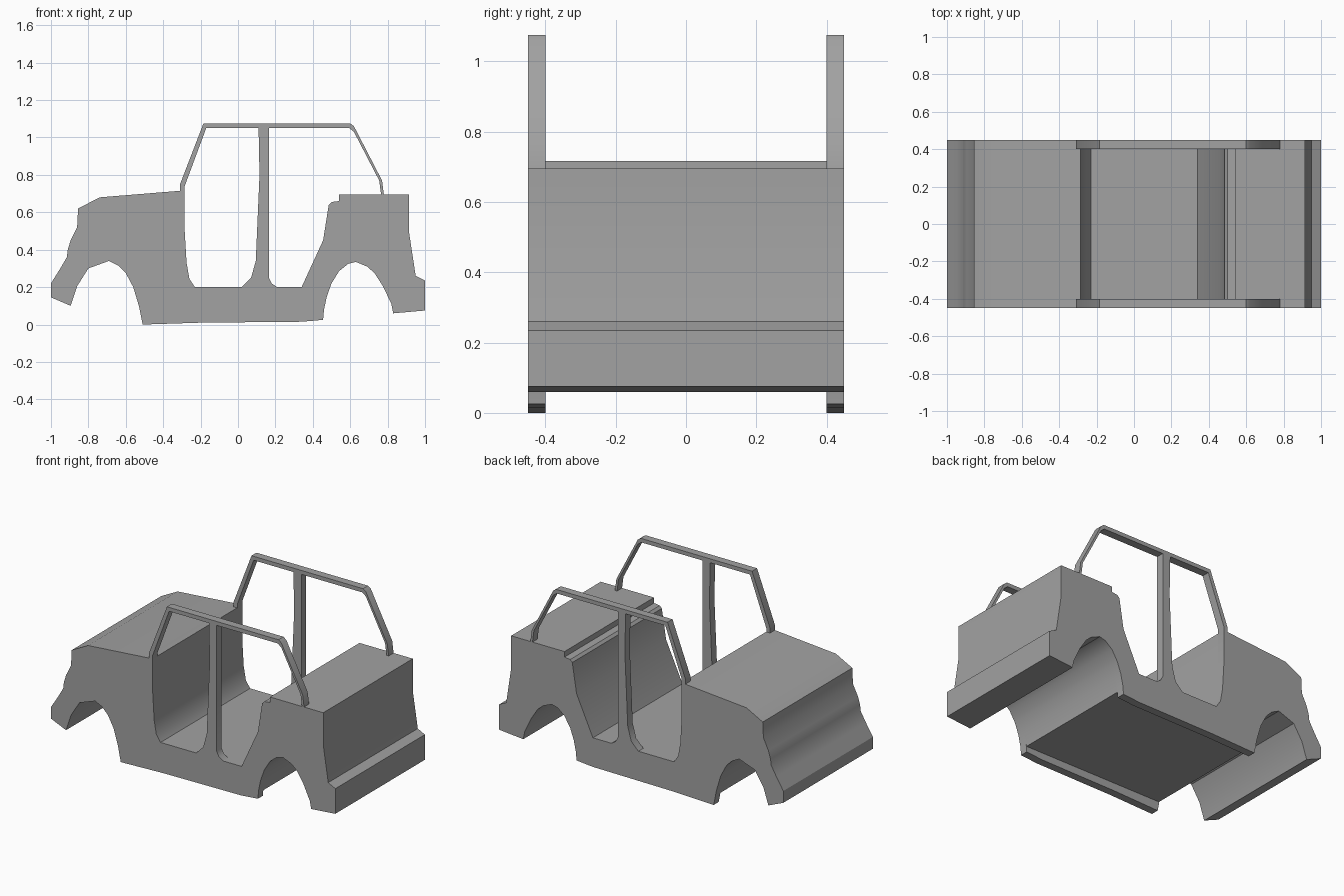
import bpy
import math
from mathutils import Matrix

default_cube = bpy.data.objects.get("Cube")
if default_cube:
    bpy.data.objects.remove(default_cube, do_unlink=True)

WIDTH = 0.9
PANEL = 0.05
SILL = 0.2

body_grey = bpy.data.materials.new("body grey")
body_grey.use_nodes = True
grey = (0.36, 0.36, 0.36, 1)
body_grey.diffuse_color = grey
body_grey.node_tree.nodes["Principled BSDF"].inputs["Base Color"].default_value = grey


def extrude_profile(name, loops, centre_y, thickness):
    """Fill side-view loops (outline first, then openings) and extrude across the car."""
    curve = bpy.data.curves.new(name + " profile", "CURVE")
    curve.dimensions = "2D"
    curve.fill_mode = "BOTH"
    curve.extrude = thickness / 2
    for loop in loops:
        spline = curve.splines.new("POLY")
        spline.points.add(len(loop) - 1)
        for point, (x, z) in zip(spline.points, loop):
            point.co = (x, z, 0, 1)
        spline.use_cyclic_u = True
    helper = bpy.data.objects.new(name + " helper", curve)
    bpy.context.collection.objects.link(helper)
    bpy.context.view_layer.update()
    depsgraph = bpy.context.evaluated_depsgraph_get()
    mesh = bpy.data.meshes.new_from_object(helper.evaluated_get(depsgraph))
    bpy.data.objects.remove(helper, do_unlink=True)
    bpy.data.curves.remove(curve)

    # Stand the profile upright and place it across the width
    mesh.transform(Matrix.Translation((0, centre_y, 0)) @ Matrix.Rotation(math.pi / 2, 4, "X"))
    mesh.materials.clear()
    mesh.materials.append(body_grey)
    part = bpy.data.objects.new(name, mesh)
    bpy.context.collection.objects.link(part)

    # Weld the caps to the rim, then smooth only the gentle bends
    bpy.ops.object.select_all(action="DESELECT")
    part.select_set(True)
    bpy.context.view_layer.objects.active = part
    bpy.ops.object.mode_set(mode="EDIT")
    bpy.ops.mesh.select_all(action="SELECT")
    bpy.ops.mesh.remove_doubles(threshold=0.0005)
    bpy.ops.mesh.normals_make_consistent(inside=False)
    bpy.ops.object.mode_set(mode="OBJECT")
    bpy.ops.object.shade_smooth_by_angle(angle=math.radians(30))
    return part


# Nose and bonnet, from the bumper up to the windscreen
nose = [(-1, .145), (-1, .22), (-.95, .3), (-.915, .36), (-.91, .4), (-.895, .45),
        (-.86, .52), (-.855, .62), (-.74, .68), (-.31, .715)]

# Tail, from the rear deck down to the bumper
tail = [(.915, .695), (.915, .49), (.95, .26), (1, .235), (1, .075), (.83, .06)]

# Wheel arches, each traced from the rear of the wheel forwards
rear_arch = [(.82, .11), (.775, .205), (.73, .275), (.69, .31), (.63, .335), (.59, .325),
             (.54, .285), (.5, .22), (.475, .15), (.46, .08)]
front_arch = [(-.53, .1), (-.56, .2), (-.6, .275), (-.64, .315), (-.69, .34),
              (-.8, .3), (-.86, .205), (-.895, .1)]

# Cabin ends: the dash wall going down, the seat back going up
dash_wall = [(-.285, .5), (-.275, .33), (-.26, .245), (-.23, SILL)]
seat_back = [(.34, SILL), (.455, .45), (.485, .64), (.5, .655), (.54, .66), (.54, .695)]

# Roof rail and pillars of the side frame
roof_frame = [(-.31, .75), (-.185, 1.075), (.6, 1.075), (.62, 1.06), (.77, .77), (.78, .695)]
sill_bottom = [(.455, .025), (.34, .015), (-.2, .01), (-.51, 0)]

# Door openings either side of the centre pillar
front_door = dash_wall + [(.02, SILL), (.07, .25), (.095, .34), (.115, .8), (.11, 1.05),
                          (-.17, 1.05), (-.285, .74)]
rear_door = [(.165, 1.05), (.165, .25), (.18, .22), (.21, SILL)] + seat_back + [
    (.765, .695), (.755, .77), (.62, 1.03), (.595, 1.05)]

side_outline = nose + roof_frame + tail + rear_arch + sill_bottom + front_arch
for name, side in (("left_side_panel", 1), ("right_side_panel", -1)):
    # The front of the car points along -x; its flanks lie along y
    extrude_profile(name, [side_outline, front_door, rear_door],
                    side * (WIDTH - PANEL) / 2, PANEL)

# Full-width core: bonnet, dash, raised floor, seat back and rear deck
floor_bottom = [(.457, .06), (-.52, .06)]
core_outline = (nose + [(-.285, .717)] + dash_wall + seat_back + tail
                + rear_arch + floor_bottom + front_arch)
extrude_profile("body_core", [core_outline], 0, WIDTH - 2 * PANEL)
